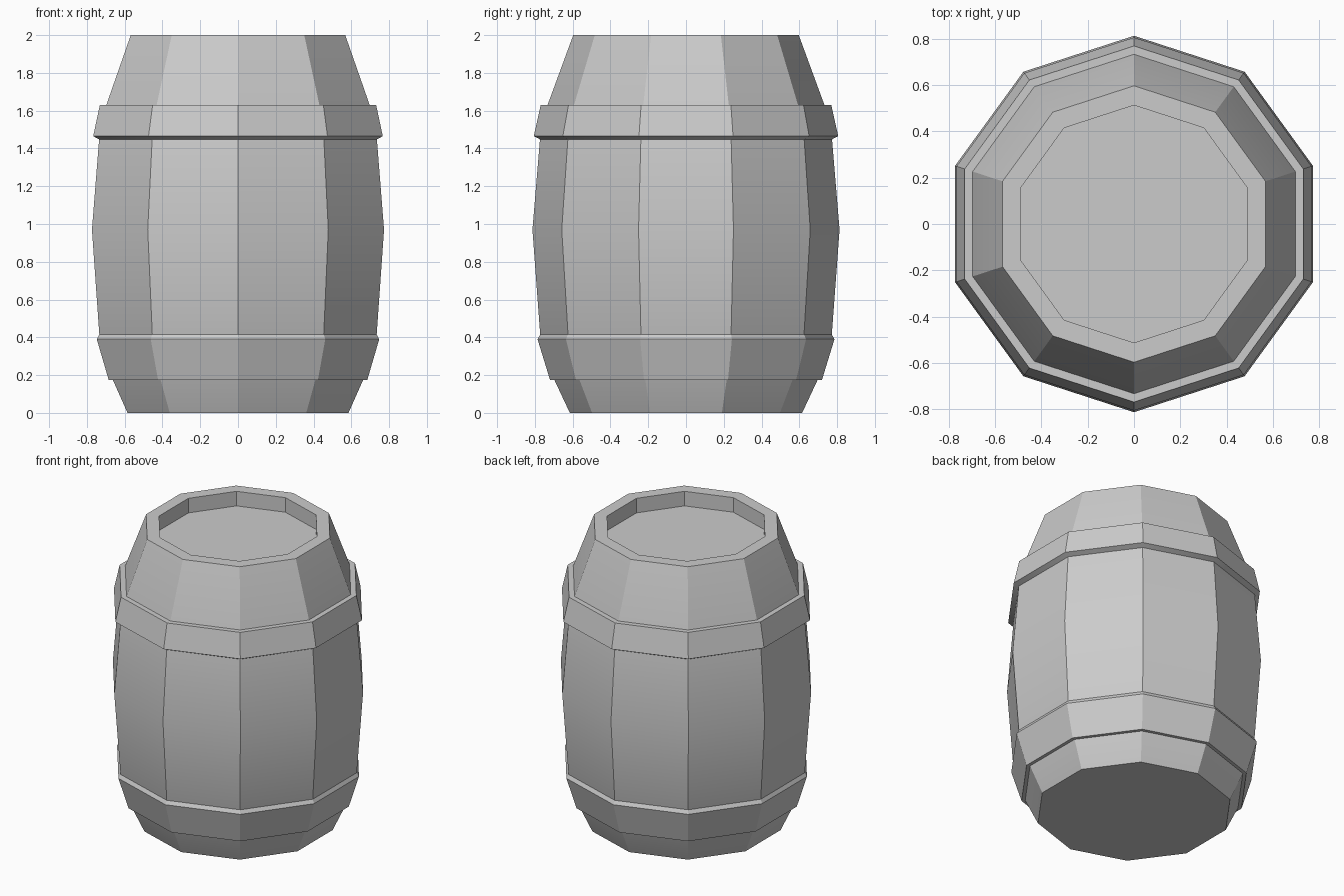
import bpy, bmesh, math

if "Cube" in bpy.data.objects:
    bpy.data.objects.remove(bpy.data.objects["Cube"])

SIDES = 10


def lathe(name, profile, caps=False):
    """Sweep (radius, z) points around z with ten flat sides, a corner facing +y."""
    bm = bmesh.new()
    rings = []
    for r, z in profile:
        angles = [math.pi / 2 + 2 * math.pi * i / SIDES for i in range(SIDES)]
        rings.append([bm.verts.new((r * math.cos(a), r * math.sin(a), z)) for a in angles])
    for low, high in zip(rings, rings[1:]):
        for i in range(SIDES):
            j = (i + 1) % SIDES
            bm.faces.new((low[i], low[j], high[j], high[i]))
    if caps:
        bm.faces.new(rings[0][::-1])
        bm.faces.new(rings[-1])
    mesh = bpy.data.meshes.new(name)
    bm.to_mesh(mesh)
    bm.free()
    obj = bpy.data.objects.new(name, mesh)
    bpy.context.collection.objects.link(obj)
    bpy.ops.object.select_all(action='DESELECT')
    obj.select_set(True)
    bpy.context.view_layer.objects.active = obj
    bpy.ops.object.shade_smooth_by_angle(angle=math.radians(20))
    return obj


# Barrel body with bulging staves, rim and recessed lid
lathe("barrel_body", [
    (0.615, 0), (0.697, 0.175), (0.772, 0.415), (0.813, 0.97), (0.773, 1.45),
    (0.733, 1.63), (0.597, 2.0), (0.513, 2.0), (0.513, 1.9)], caps=True)

# Hoops, open on the inside where they meet the staves
lathe("lower_hoop", [(0.697, 0.175), (0.72, 0.175), (0.786, 0.39), (0.772, 0.415)])
lathe("upper_hoop", [(0.773, 1.448), (0.806, 1.465), (0.769, 1.63), (0.733, 1.63)])
